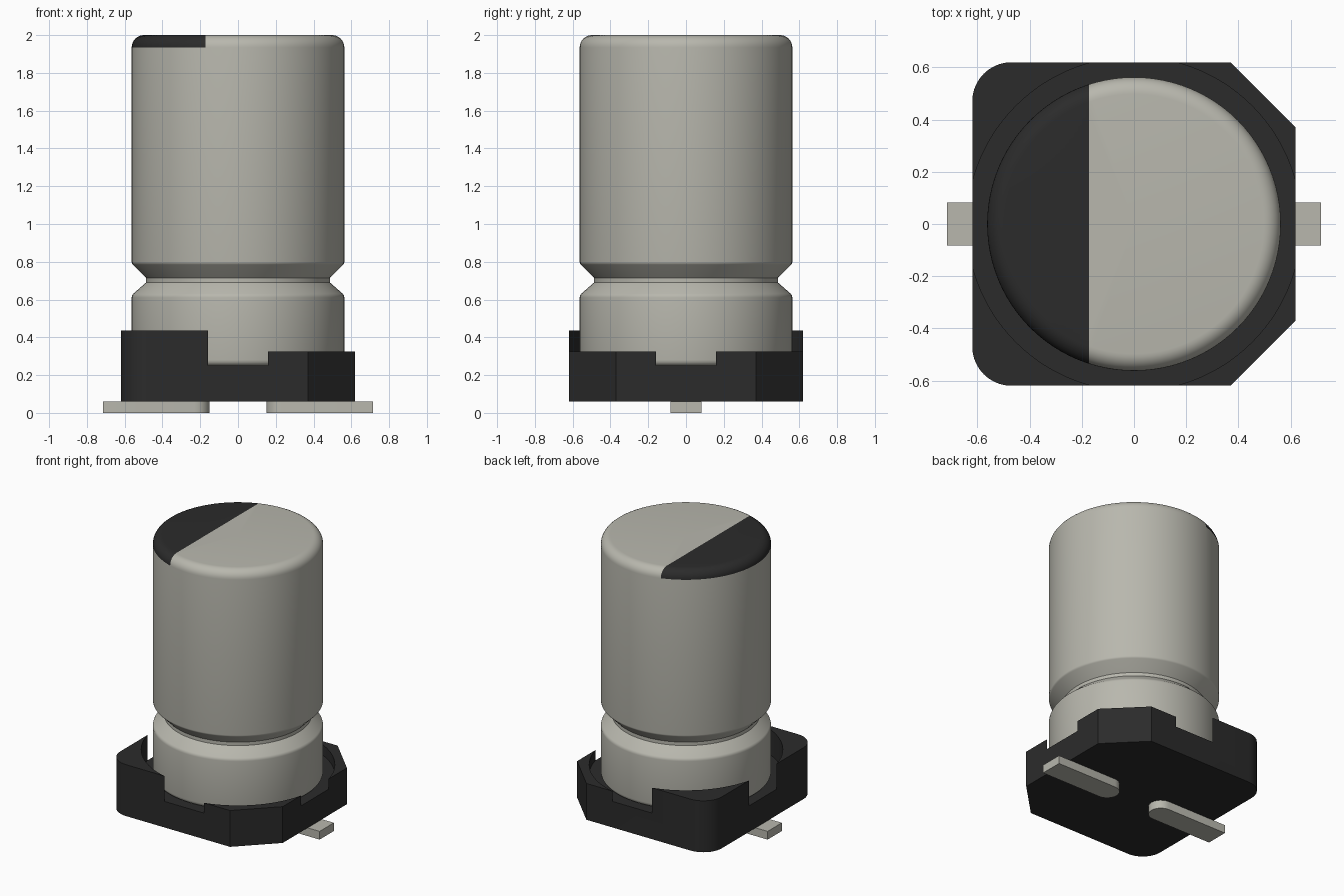
import bpy, bmesh, math
from mathutils import Vector

if "Cube" in bpy.data.objects:
    bpy.data.objects.remove(bpy.data.objects["Cube"])


def material(name, rgb):
    m = bpy.data.materials.new(name)
    m.use_nodes = True
    m.diffuse_color = (*rgb, 1)
    m.node_tree.nodes["Principled BSDF"].inputs["Base Color"].default_value = (*rgb, 1)
    return m


METAL = material("pale aluminium", (0.48, 0.475, 0.42))
BLACK = material("black plastic", (0.024, 0.024, 0.024))


def finish(bm, name, mats, angle=None):
    bmesh.ops.recalc_face_normals(bm, faces=bm.faces)
    mesh = bpy.data.meshes.new(name)
    bm.to_mesh(mesh)
    bm.free()
    ob = bpy.data.objects.new(name, mesh)
    bpy.context.collection.objects.link(ob)
    for m in mats:
        mesh.materials.append(m)
    if angle:
        bpy.ops.object.select_all(action='DESELECT')
        ob.select_set(True)
        bpy.context.view_layer.objects.active = ob
        bpy.ops.object.shade_smooth_by_angle(angle=math.radians(angle))
    return ob


def arc(cx, cy, r, start, end, steps):
    """Points on an arc, angles in degrees."""
    angles = [math.radians(start + (end - start) * i / steps) for i in range(steps + 1)]
    return [(cx + r * math.cos(a), cy + r * math.sin(a)) for a in angles]


def prism(outline, z0, z1):
    bm = bmesh.new()
    face = bm.faces.new([bm.verts.new((x, y, z0)) for x, y in outline])
    top = bmesh.ops.extrude_face_region(bm, geom=[face])["geom"]
    bmesh.ops.translate(bm, vec=(0, 0, z1 - z0),
                        verts=[v for v in top if isinstance(v, bmesh.types.BMVert)])
    return bm


# Can: lathed profile with rounded ends and a crimped groove
R, TOP, FLOOR, FILLET = 0.563, 2.0, 0.25, 0.065
NECK = 0.487
profile = ([(0, FLOOR)] + arc(R - 0.03, FLOOR + 0.03, 0.03, -90, 0, 4)
           + arc(R - 0.03, 0.61, 0.03, 0, 45, 3)
           + [(NECK, 0.69), (NECK, 0.715)]
           + arc(R - 0.02, 0.8, 0.02, -50, 0, 3)
           + arc(R - FILLET, TOP - FILLET, FILLET, 0, 90, 8) + [(0, TOP)])
bm = bmesh.new()
verts = [bm.verts.new((r, 0, z)) for r, z in profile]
edges = [bm.edges.new(pair) for pair in zip(verts, verts[1:])]
bmesh.ops.spin(bm, geom=verts + edges, axis=(0, 0, 1), cent=(0, 0, 0),
               angle=math.tau, steps=96)
bmesh.ops.remove_doubles(bm, verts=bm.verts, dist=0.0005)

# Polarity mark: split the crown along a straight line and darken one side
MARK_X = -0.172
crown = [f for f in bm.faces if f.calc_center_median().z > TOP - FILLET + 0.001]
geom = set(crown)
for f in crown:
    geom.update(f.edges)
    geom.update(f.verts)
bmesh.ops.bisect_plane(bm, geom=list(geom), dist=0.0001,
                       plane_co=Vector((MARK_X, 0, 0)), plane_no=Vector((1, 0, 0)))
for f in bm.faces:
    c = f.calc_center_median()
    f.material_index = int(c.z > TOP - FILLET + 0.001 and c.x < MARK_X)
finish(bm, "can", [METAL, BLACK], 35)

# Base: square plate with two rounded and two chamfered corners
S, CHAMFER, ROUND = 0.62, 0.25, 0.15
outline = ([(S, -S + CHAMFER), (S, S - CHAMFER), (S - CHAMFER, S)]
           + arc(-S + ROUND, S - ROUND, ROUND, 90, 180, 10)
           + arc(-S + ROUND, -S + ROUND, ROUND, 180, 270, 10)
           + [(S - CHAMFER, -S)])
base = finish(prism(outline, 0.06, 0.435), "base", [BLACK])

# Cutters: round pocket for the can, and a step lowering the chamfered side
pocket = finish(prism(arc(0, 0, 0.64, 0, 357.5, 143), FLOOR, 1), "pocket_cutter", [BLACK])
step = finish(prism([(0, -1), (1, -1), (1, 1), (0, 1)], 0.325, 1), "step_cutter", [BLACK])
bpy.context.view_layer.objects.active = base
for cutter in (pocket, step):
    mod = base.modifiers.new("cut", 'BOOLEAN')
    mod.operation = 'DIFFERENCE'
    mod.solver = 'EXACT'
    mod.object = cutter
    bpy.ops.object.modifier_apply(modifier=mod.name)
    bpy.data.objects.remove(cutter)
bpy.ops.object.select_all(action='DESELECT')
base.select_set(True)
bpy.ops.object.shade_smooth_by_angle(angle=math.radians(25))

# Leads: flat strips with a rounded inner end
W = 0.082
for side, name in ((1, "left_lead"), (-1, "right_lead")):
    strip = [(0.716, -W), (0.716, W)] + arc(0.15 + W, 0, W, 90, 270, 12)
    finish(prism([(side * x, y) for x, y in strip], 0, 0.06), name, [METAL], 30)
